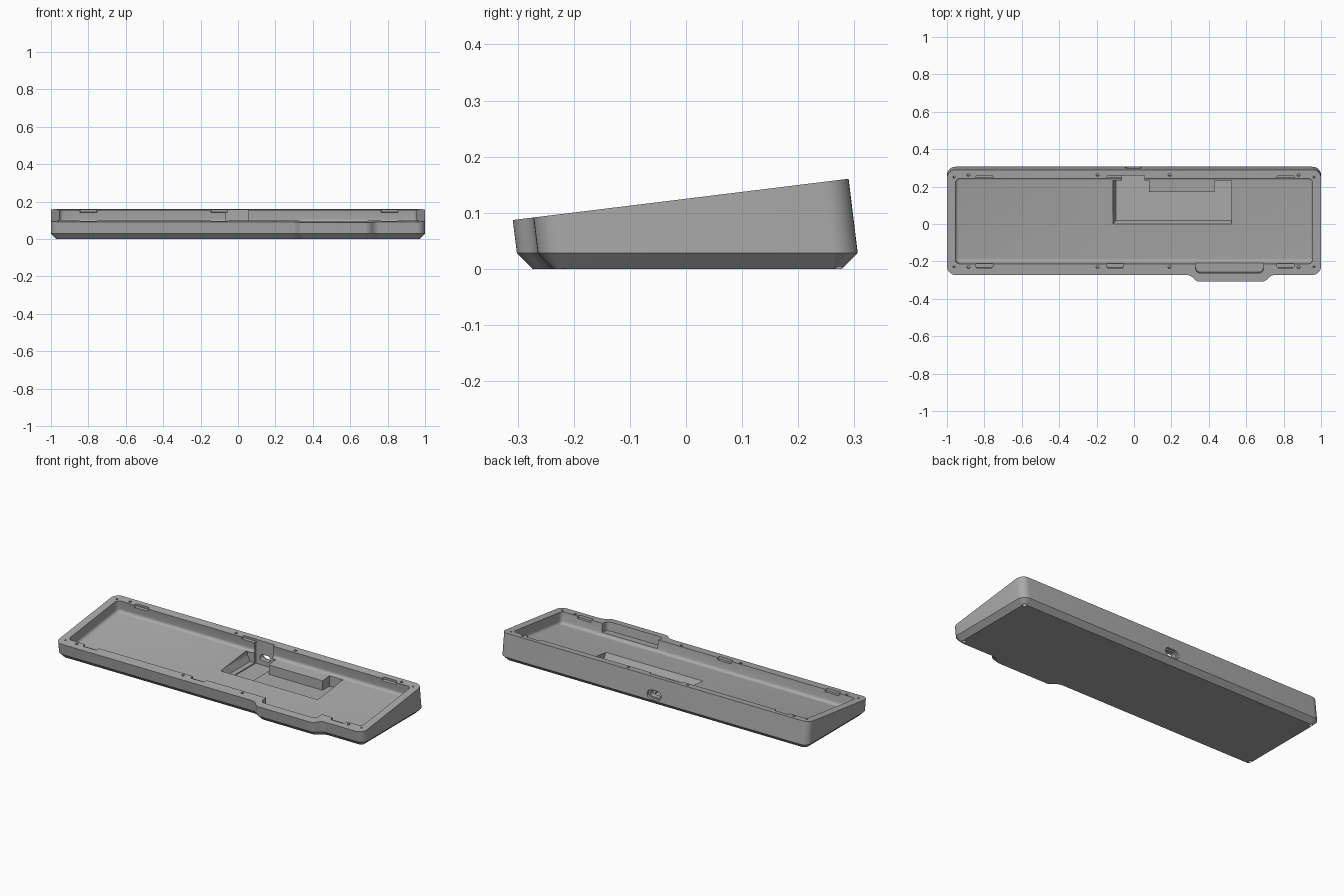
import bpy, bmesh, math
from mathutils import Matrix, Vector

if "Cube" in bpy.data.objects:
    bpy.data.objects.remove(bpy.data.objects["Cube"])

TILT = math.radians(7)
PLANE = Matrix.Translation((0, 0, 0.125)) @ Matrix.Rotation(TILT, 4, 'X')  # sloped top plane
FLAT = Matrix.Identity(4)


def rounded(points, steps=8):
    """Counter-clockwise outline from (x, y, radius) corners."""
    out, n = [], len(points)
    for i, (x, y, r) in enumerate(points):
        p = Vector((x, y))
        a = (Vector(points[i - 1][:2]) - p).normalized()
        b = (Vector(points[(i + 1) % n][:2]) - p).normalized()
        if r == 0:
            out.append(p)
            continue
        half = a.angle(b) / 2
        centre = p + (a + b).normalized() * (r / math.sin(half))
        s, e = p + a * (r / math.tan(half)) - centre, p + b * (r / math.tan(half)) - centre
        sweep = math.atan2(s.x * e.y - s.y * e.x, s.dot(e))
        for k in range(steps + 1):
            t = sweep * k / steps
            out.append(centre + Vector((s.x * math.cos(t) - s.y * math.sin(t),
                                        s.x * math.sin(t) + s.y * math.cos(t))))
    return out


def rect(x0, x1, y0, y1, r=0.0):
    return rounded([(x0, y0, r), (x1, y0, r), (x1, y1, r), (x0, y1, r)])


def inset(loop, d):
    out, n = [], len(loop)
    for i, p in enumerate(loop):
        e, f = (p - loop[i - 1]).normalized(), (loop[(i + 1) % n] - p).normalized()
        m = Vector((-e.y - f.y, e.x + f.x)).normalized()
        out.append(p + m * (d / max(0.3, m.dot(Vector((-e.y, e.x))))))
    return out


def at(loop, z, matrix=FLAT):
    return [matrix @ Vector((p.x, p.y, z)) for p in loop]


def loft(name, rings):
    """Closed solid through matching rings."""
    bm = bmesh.new()
    vs = [[bm.verts.new(p) for p in ring] for ring in rings]
    n = len(vs[0])
    for a, b in zip(vs, vs[1:]):
        for i in range(n):
            j = (i + 1) % n
            bm.faces.new((a[i], a[j], b[j], b[i]))
    bm.faces.new(vs[0])
    bm.faces.new(vs[-1])
    bmesh.ops.recalc_face_normals(bm, faces=bm.faces)
    me = bpy.data.meshes.new(name)
    bm.to_mesh(me)
    bm.free()
    ob = bpy.data.objects.new(name, me)
    bpy.context.collection.objects.link(ob)
    return ob


cutters = []


def cut(name, rings):
    cutters.append(loft(name, rings))


def prism(name, loop, z0, z1, matrix=FLAT):
    cut(name, [at(loop, z0, matrix), at(loop, z1, matrix)])


# Case body: tilted walls, front bulge, chamfered underside
R = 0.045
outline = rounded([(-1, -0.274, R), (0.30, -0.274, 0.05), (0.335, -0.311, 0.05),
                   (0.70, -0.311, 0.05), (0.735, -0.274, 0.05), (1, -0.274, R),
                   (1, 0.292, R), (-1, 0.292, R)])
top = at(outline, 0, PLANE)
edge = [Vector((p.x, p.y + (p.z - 0.028) * math.tan(TILT))) for p in top]
case = loft("keyboard_case", [top, at(edge, 0.028), at(inset(edge, 0.028), 0)])

# Main cavity with filleted floor parallel to the top
DEPTH, FIL = 0.068, 0.018
cavity = rect(-0.955, 0.955, -0.215, 0.245, 0.025)
rings = [at(cavity, 0.1, PLANE)]
for k in range(6):
    t = math.pi / 2 * k / 5
    rings.append(at(inset(cavity, FIL * (1 - math.cos(t))),
                    -DEPTH + FIL * (1 - math.sin(t)), PLANE))
cut("main_cavity", rings)

# Pocket in the front bulge
prism("bulge_pocket", rect(0.33, 0.692, -0.265, -0.19, 0.025), -0.05, 0.1, PLANE)


# Level electronics recess in the sloped floor
def recess(x0, y0):
    return [Vector(p) for p in ((x0, y0), (0.52, y0), (0.52, 0.235), (0.43, 0.235),
                                (0.43, 0.172), (0.08, 0.172), (0.08, 0.248), (x0, 0.248))]


cut("electronics_recess", [at(recess(-0.095, 0.02), 0.022),
                           at(recess(-0.112, 0.0), 0.057), at(recess(-0.112, 0.0), 0.085)])

# Connector bay and its opening through the back wall
prism("connector_bay", rect(-0.065, 0.056, 0.06, 0.258), 0.016, 0.3)
BACK = Matrix.Translation((-0.004, 0, 0.06)) @ Matrix.Rotation(math.pi / 2, 4, 'X')
prism("port_hole", rect(-0.034, 0.034, -0.018, 0.018, 0.0175), -0.4, -0.24, BACK)
prism("port_recess", rect(-0.045, 0.045, -0.026, 0.026, 0.0255), -0.4, -0.288, BACK)

# Clip notches along the rim
for x in (-0.8, -0.1, 0.81):
    prism("front_clip_notch", rect(x - 0.045, x + 0.045, -0.237, -0.2, 0.008), -0.014, 0.05, PLANE)
    prism("back_clip_notch", rect(x - 0.045, x + 0.045, 0.23, 0.262, 0.008), -0.014, 0.05, PLANE)


# Screw holes in the rim, through holes at the corners
def hole(name, x, y, r, z0, z1):
    loop = [Vector((x + r * math.cos(a), y + r * math.sin(a)))
            for a in (math.tau * k / 16 for k in range(16))]
    prism(name, loop, z0, z1, PLANE)


for y in (-0.232, 0.264):
    for x in (-0.885, -0.195, 0.19, 0.88):
        hole("rim_screw_hole", x, y, 0.008, -0.03, 0.05)
for x in (-0.962, 0.962):
    for y in (-0.23, 0.252):
        hole("corner_hole", x, y, 0.0055, -0.3, 0.05)
        floor = -(0.125 + y * math.sin(TILT))
        hole("corner_counterbore", x, y, 0.011, -0.3, floor + 0.022)

# Cut everything out of the body
bpy.context.view_layer.objects.active = case
case.select_set(True)
for c in cutters:
    mod = case.modifiers.new(c.name, 'BOOLEAN')
    mod.operation, mod.solver, mod.object = 'DIFFERENCE', 'EXACT', c
    bpy.ops.object.modifier_apply(modifier=mod.name)
for c in cutters:
    bpy.data.objects.remove(c)

grey = bpy.data.materials.new("mid grey")
grey.diffuse_color = (0.4, 0.4, 0.4, 1)
grey.use_nodes = True
grey.node_tree.nodes["Principled BSDF"].inputs["Base Color"].default_value = grey.diffuse_color
case.data.materials.clear()
case.data.materials.append(grey)
bpy.ops.object.shade_smooth_by_angle(angle=math.radians(25))
